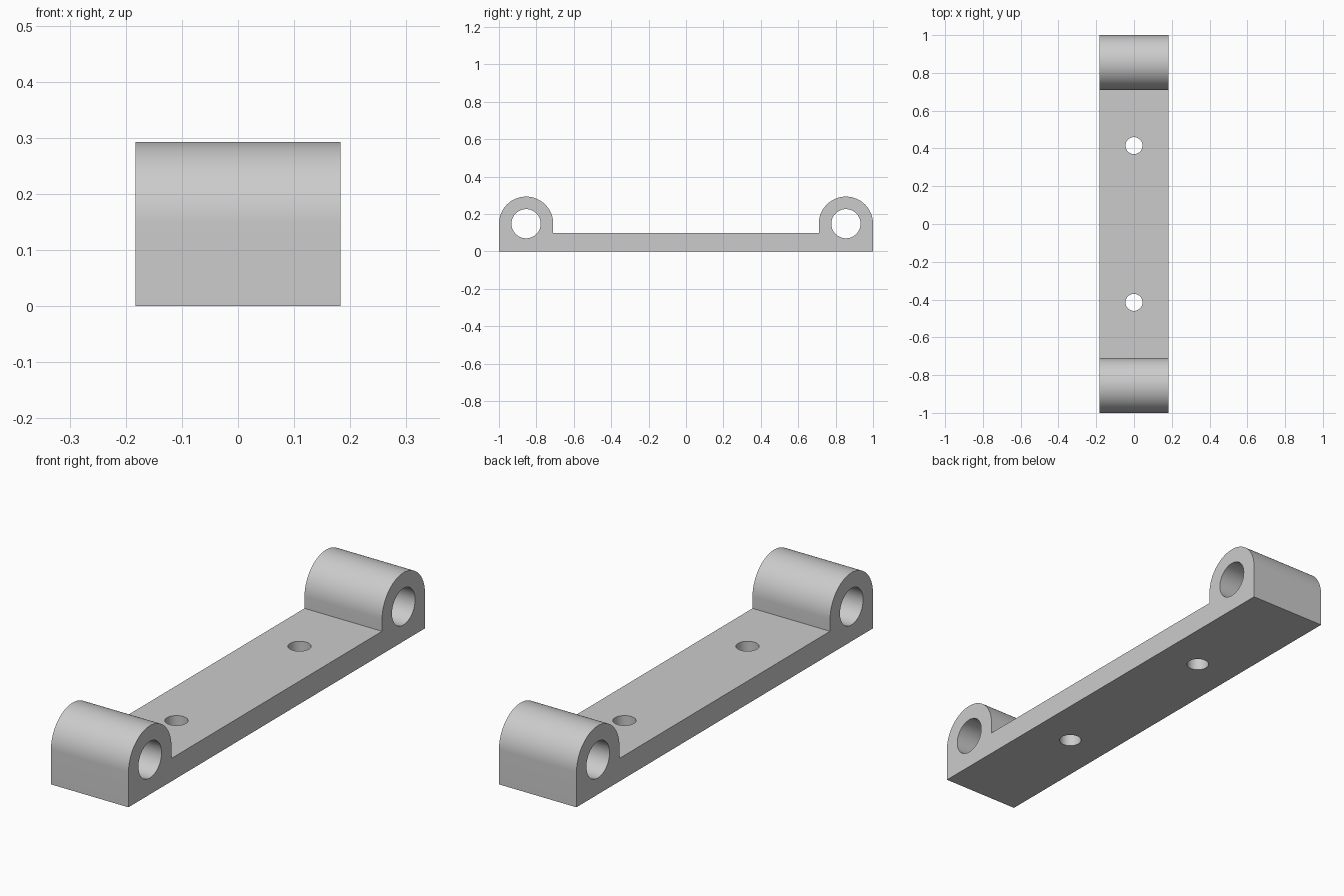
import bpy
import bmesh
from math import cos, sin, pi, radians
from mathutils import Matrix

cube = bpy.data.objects.get("Cube")
if cube:
    bpy.data.objects.remove(cube, do_unlink=True)

HALF_WIDTH = 0.183
BASE_TOP = 0.098
LUG_R = 0.145
LUG_Y = 1 - LUG_R
LUG_Z = 0.148
BORE_R = 0.078
SCREW_R = 0.045
SCREW_Y = 0.415
STEPS = 40

# Plain grey material
grey = bpy.data.materials.new("plain grey")
grey.use_nodes = True
colour = (0.6, 0.6, 0.6, 1)
grey.diffuse_color = colour
grey.node_tree.nodes["Principled BSDF"].inputs["Base Color"].default_value = colour


def make_object(name, bm):
    bmesh.ops.recalc_face_normals(bm, faces=bm.faces)
    mesh = bpy.data.meshes.new(name)
    bm.to_mesh(mesh)
    bm.free()
    mesh.materials.append(grey)
    obj = bpy.data.objects.new(name, mesh)
    bpy.context.collection.objects.link(obj)
    return obj


def cutter(name, radius, depth, location, along_x=False):
    bm = bmesh.new()
    turn = Matrix.Rotation(pi / 2 if along_x else 0, 4, "Y")
    bmesh.ops.create_cone(bm, cap_ends=True, segments=64, radius1=radius,
                          radius2=radius, depth=depth,
                          matrix=Matrix.Translation(location) @ turn)
    obj = make_object(name, bm)
    obj.hide_render = True
    return obj


# Side profile: flat base with a round-topped lug at each end
arc = [(LUG_Y + LUG_R * cos(pi * i / STEPS), LUG_Z + LUG_R * sin(pi * i / STEPS))
       for i in range(STEPS + 1)]
half = [(1, 0)] + arc + [(LUG_Y - LUG_R, BASE_TOP)]
profile = half + [(-y, z) for y, z in reversed(half)]

bm = bmesh.new()
side = bm.faces.new([bm.verts.new((-HALF_WIDTH, y, z)) for y, z in profile])
extruded = bmesh.ops.extrude_face_region(bm, geom=[side], use_keep_orig=True)
moved = [v for v in extruded["geom"] if isinstance(v, bmesh.types.BMVert)]
bmesh.ops.translate(bm, verts=moved, vec=(2 * HALF_WIDTH, 0, 0))
bracket = make_object("bracket", bm)

# Lug bores and screw holes
cutters = []
for end in (-1, 1):
    cutters.append(cutter("bore_cutter", BORE_R, 1, (0, end * LUG_Y, LUG_Z), True))
    cutters.append(cutter("screw_hole_cutter", SCREW_R, 0.5, (0, end * SCREW_Y, 0.05)))

bpy.ops.object.select_all(action="DESELECT")
bpy.context.view_layer.objects.active = bracket
bracket.select_set(True)
for tool in cutters:
    cut = bracket.modifiers.new("hole", "BOOLEAN")
    cut.operation = "DIFFERENCE"
    cut.solver = "EXACT"
    cut.object = tool
    bpy.ops.object.modifier_apply(modifier=cut.name)
    bpy.data.objects.remove(tool, do_unlink=True)

# Smooth curved walls, crisp edges
bpy.ops.object.shade_smooth_by_angle(angle=radians(30))
